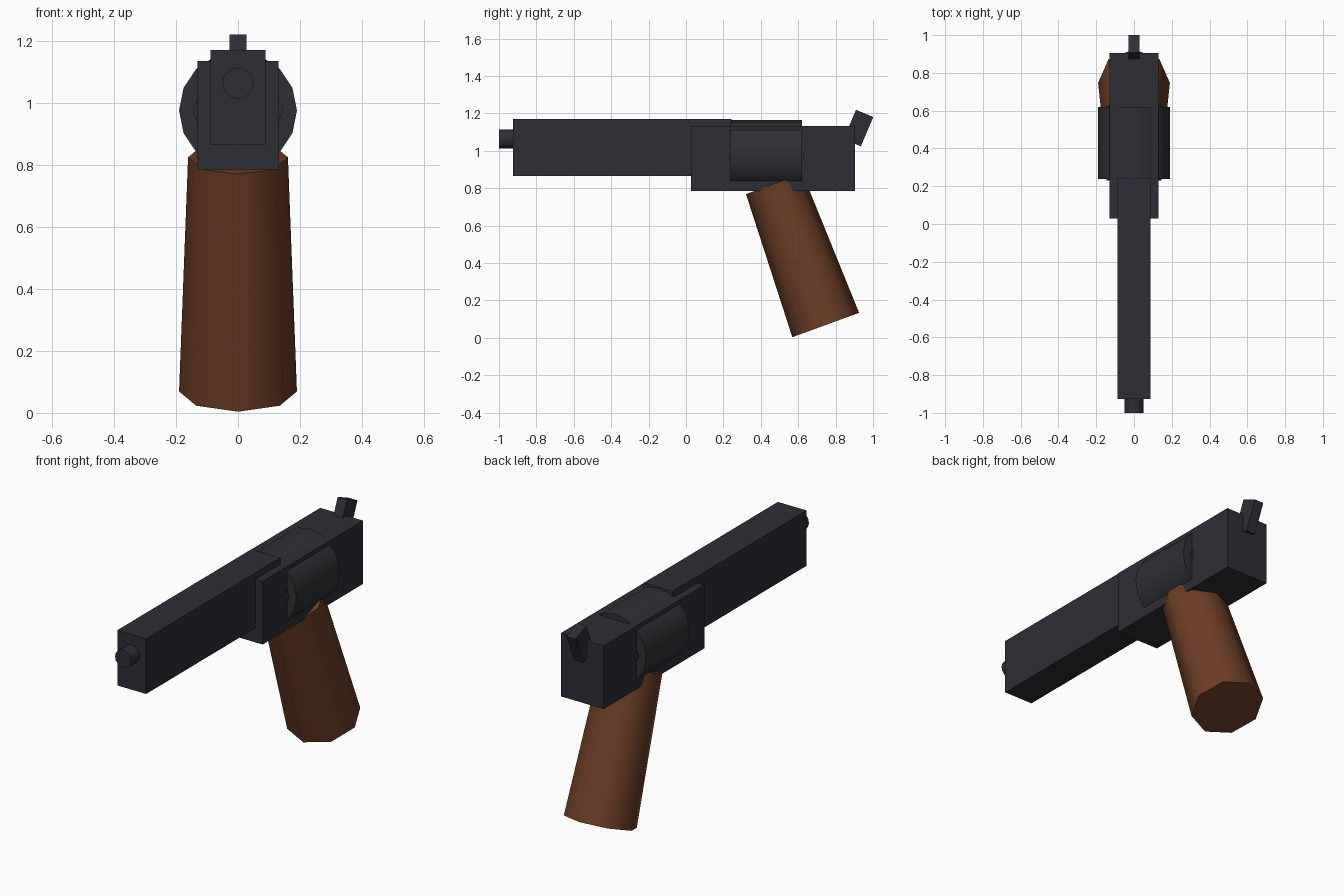
import bpy, math
from mathutils import Vector

if "Cube" in bpy.data.objects:
    bpy.data.objects.remove(bpy.data.objects["Cube"])


def material(name, rgb):
    m = bpy.data.materials.new(name)
    m.diffuse_color = (*rgb, 1)
    m.use_nodes = True
    m.node_tree.nodes["Principled BSDF"].inputs["Base Color"].default_value = m.diffuse_color
    return m


steel = material("dark steel", (0.027, 0.027, 0.037))
drum_steel = material("drum steel", (0.028, 0.030, 0.034))
wood = material("brown wood", (0.150, 0.046, 0.018))


def finish(name, mat):
    ob = bpy.context.object
    ob.name = name
    ob.data.materials.append(mat)
    return ob


def box(name, mat, lo, hi, tilt=0):
    lo, hi = Vector(lo), Vector(hi)
    bpy.ops.mesh.primitive_cube_add(size=1, location=(lo + hi) / 2, rotation=(tilt, 0, 0))
    bpy.context.object.scale = hi - lo
    return finish(name, mat)


def rod(name, mat, sides, start, end, r1, r2=None):
    """Tapered prism in the x = 0 plane between two (y, z) points, smooth sides."""
    a, b = Vector((0, *start)), Vector((0, *end))
    d = b - a
    bpy.ops.mesh.primitive_cone_add(vertices=sides, radius1=r1, radius2=r1 if r2 is None else r2,
                                    depth=d.length, location=(a + b) / 2,
                                    rotation=(math.atan2(-d.y, d.z), 0, 0))
    bpy.ops.object.shade_smooth_by_angle(angle=math.radians(50))
    return finish(name, mat)


# barrel and muzzle
box("barrel", steel, (-0.088, -0.926, 0.865), (0.088, 0.243, 1.17))
rod("muzzle", steel, 16, (-1.0, 1.063), (-0.85, 1.063), 0.05)

# frame
box("frame", steel, (-0.131, 0.028, 0.785), (0.131, 0.904, 1.134))

# drum with its slightly longer core
rod("drum", drum_steel, 16, (0.238, 0.975), (0.619, 0.975), 0.19)
rod("drum_core", drum_steel, 8, (0.229, 0.975), (0.628, 0.975), 0.146)

# tilted hammer
box("hammer", steel, (-0.028, 0.872, 1.037), (0.028, 0.972, 1.207), math.radians(-23))

# tapered eight-sided grip
rod("grip", wood, 8, (0.747, 0.069), (0.472, 0.824), 0.19, 0.161)
